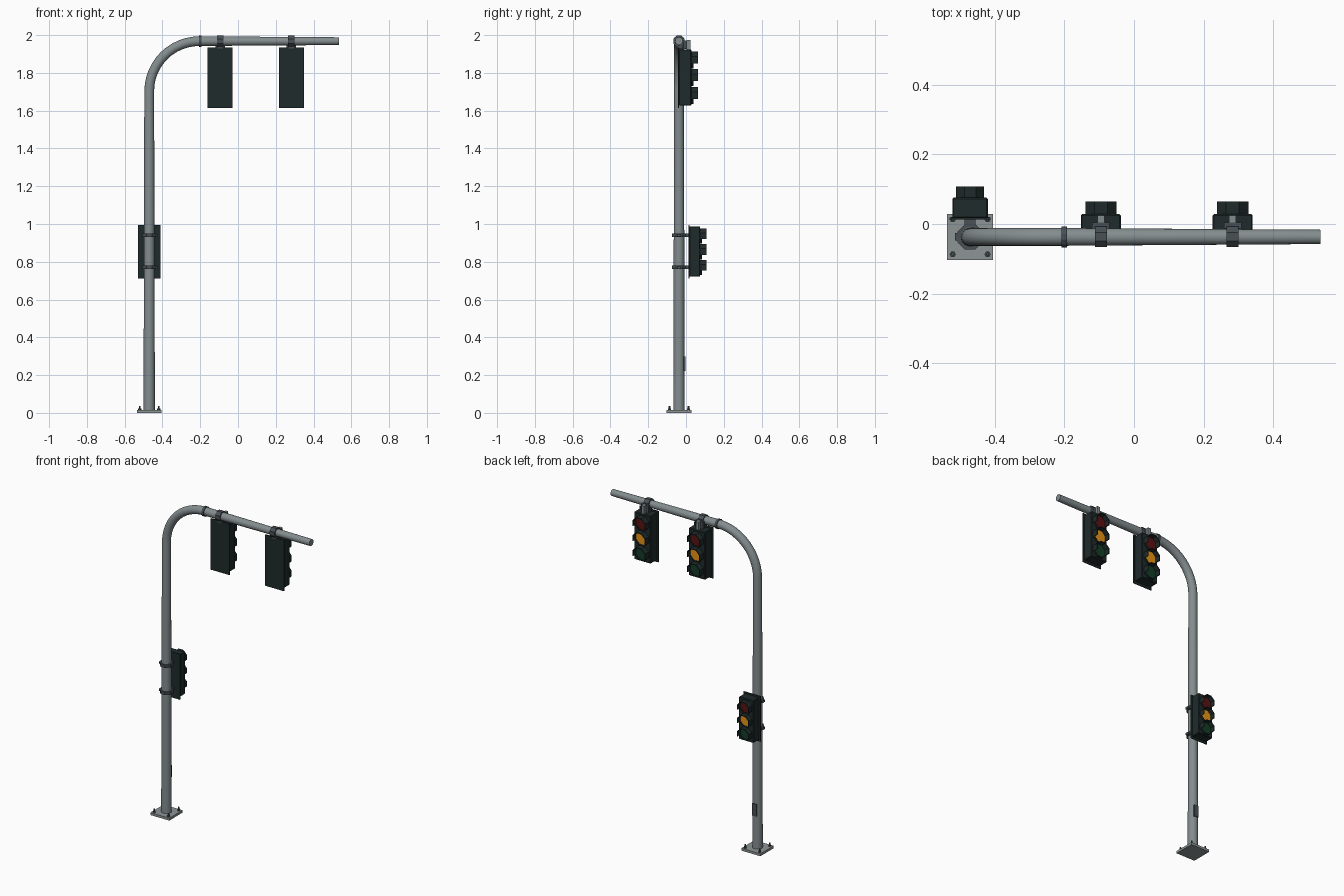
import bpy, bmesh, math
from mathutils import Matrix, Vector

cube = bpy.data.objects.get("Cube")
if cube:
    bpy.data.objects.remove(cube)


def material(name, r, g, b):
    m = bpy.data.materials.new(name)
    m.use_nodes = True
    m.diffuse_color = (r, g, b, 1)
    m.node_tree.nodes["Principled BSDF"].inputs["Base Color"].default_value = (r, g, b, 1)
    return m


STEEL = material("galvanised steel", .23, .265, .275)
PLATE = material("base plate steel", .27, .30, .30)
CLAMP = material("dark clamp metal", .065, .08, .09)
HOUSING = material("dark housing", .014, .024, .024)
RED = material("red lens", .10, .006, .006)
AMBER = material("amber lens", .85, .32, .008)
GREEN = material("green lens", .006, .045, .02)

PX, PY, ARM_Z = -.47, -.037, 1.968


def finish(name, bm, mat, smooth=False):
    bmesh.ops.recalc_face_normals(bm, faces=bm.faces)
    me = bpy.data.meshes.new(name)
    bm.to_mesh(me)
    bm.free()
    me.materials.append(mat)
    ob = bpy.data.objects.new(name, me)
    bpy.context.collection.objects.link(ob)
    if smooth:
        bpy.ops.object.select_all(action='DESELECT')
        ob.select_set(True)
        bpy.context.view_layer.objects.active = ob
        bpy.ops.object.shade_smooth_by_angle(angle=math.radians(40))
    return ob


def box(name, centre, size, mat, bevel=0):
    bm = bmesh.new()
    bmesh.ops.create_cube(bm, size=1, matrix=Matrix.Translation(centre) @ Matrix.Diagonal((*size, 1)))
    if bevel:
        bmesh.ops.bevel(bm, geom=bm.edges[:], offset=bevel, segments=1, affect='EDGES')
    return finish(name, bm, mat)


def cylinder(name, centre, radius, depth, mat, axis='Z', sides=8):
    turn = {'X': Matrix.Rotation(math.pi / 2, 4, 'Y'), 'Y': Matrix.Rotation(math.pi / 2, 4, 'X'),
            'Z': Matrix.Identity(4)}[axis]
    bm = bmesh.new()
    spin = Matrix.Rotation(math.pi / sides, 4, 'Z')
    bmesh.ops.create_cone(bm, cap_ends=True, segments=sides, radius1=radius, radius2=radius,
                          depth=depth, matrix=Matrix.Translation(centre) @ turn @ spin)
    return finish(name, bm, mat)


def shell(name, centre, outer, inner, corners, length, mat):
    """Open octagonal shell through the given corners, pushed out along +y."""
    def ring(r, ks):
        return [(r * math.cos(math.pi * (k + .5) / 4), r * math.sin(math.pi * (k + .5) / 4)) for k in ks]
    outline = ring(outer, corners) + ring(inner, corners[::-1])
    bm = bmesh.new()
    face = bm.faces.new([bm.verts.new(Vector(centre) + Vector((x, 0, z))) for x, z in outline])
    new = bmesh.ops.extrude_face_region(bm, geom=[face])["geom"]
    bmesh.ops.translate(bm, vec=(0, length, 0), verts=[v for v in new if isinstance(v, bmesh.types.BMVert)])
    return finish(name, bm, mat)


# Tapered pole with its bend and arm, swept as one tube
BEND = .265
path = [(PX, .01, .030, 0), (PX, ARM_Z - BEND, .026, 0)]
for i in range(1, 13):
    a = i / 12 * math.pi / 2
    path.append((PX + BEND * (1 - math.cos(a)), ARM_Z - BEND * (1 - math.sin(a)), .0255, a))
path.append((.535, ARM_Z, .0205, math.pi / 2))
bm = bmesh.new()
rings = []
for x, z, r, a in path:
    ring = []
    for k in range(20):
        t = k * math.tau / 20
        ring.append(bm.verts.new((x + r * math.cos(t) * math.cos(a), PY + r * math.sin(t),
                                  z - r * math.cos(t) * math.sin(a))))
    rings.append(ring)
for lo, hi in zip(rings, rings[1:]):
    for k in range(20):
        bm.faces.new((lo[k], lo[k - 1], hi[k - 1], hi[k]))
bm.faces.new(rings[0])
bm.faces.new(rings[-1])
finish("pole_and_arm", bm, STEEL, True)

# Base plate, anchor bolts and access hatch
box("base_plate", (PX, PY, .0075), (.132, .132, .015), PLATE)
for sx in (-1, 1):
    for sy in (-1, 1):
        spot = (PX + sx * .05, PY + sy * .05)
        cylinder("anchor_nut", (*spot, .019), .009, .009, CLAMP, sides=6)
        cylinder("anchor_bolt", (*spot, .024), .005, .025, CLAMP)
box("access_hatch", (PX, PY + .029, .26), (.03, .010, .075), CLAMP)

# Joint collar where the arm begins
cylinder("arm_collar", (-.2, PY, ARM_Z), .031, .015, CLAMP, 'X', 12)


def signal(x, back, z, s):
    """Three-lamp signal facing +y; z is its centre and s its scale."""
    def at(dx, dy, dz):
        return (x + dx * s, back + dy * s, z + dz * s)
    box("signal_back_plate", at(0, .003, 0), (.132 * s, .006 * s, .32 * s), HOUSING)
    box("signal_housing", at(0, .037, .001), (.115 * s, .066 * s, .298 * s), HOUSING, .004 * s)
    for name, mat, dz in (("red", RED, .094), ("amber", AMBER, 0), ("green", GREEN, -.094)):
        cylinder(name + "_lens", at(0, .071, dz), .043 * s, .006 * s, mat, 'Y', 16)
        centre = at(0, .069, dz)
        shell(name + "_visor_hood", centre, .0485 * s, .043 * s, [-1, 0, 1, 2, 3, 4], .037 * s, HOUSING)
        shell(name + "_visor_rim", centre, .0485 * s, .043 * s, [4, 5, 6, 7], .012 * s, HOUSING)


# Signals hanging from the arm
for x in (-.095, .283):
    signal(x, -.042, 1.775, 1)
    cylinder("arm_clamp", (x, PY, ARM_Z), .032, .034, CLAMP, 'X', 8)
    box("hanger_neck", (x, PY + .005, 1.938), (.032, .03, .02), CLAMP)
    box("hanger_plate", (x, -.004, 1.95), (.05, .018, .045), CLAMP)
    box("hanger_block", (x, .014, 1.95), (.02, .02, .05), STEEL)

# Signal strapped to the pole
signal(PX, .013, .853, .89)
for z in (.77, .94):
    cylinder("pole_strap", (PX, PY, z), .039, .018, CLAMP, 'Z', 8)
    box("strap_bracket", (PX, .002, z), (.032, .026, .018), CLAMP)
    for side in (-1, 1):
        box("strap_ear", (PX + side * .039, PY, z), (.01, .022, .014), CLAMP)
